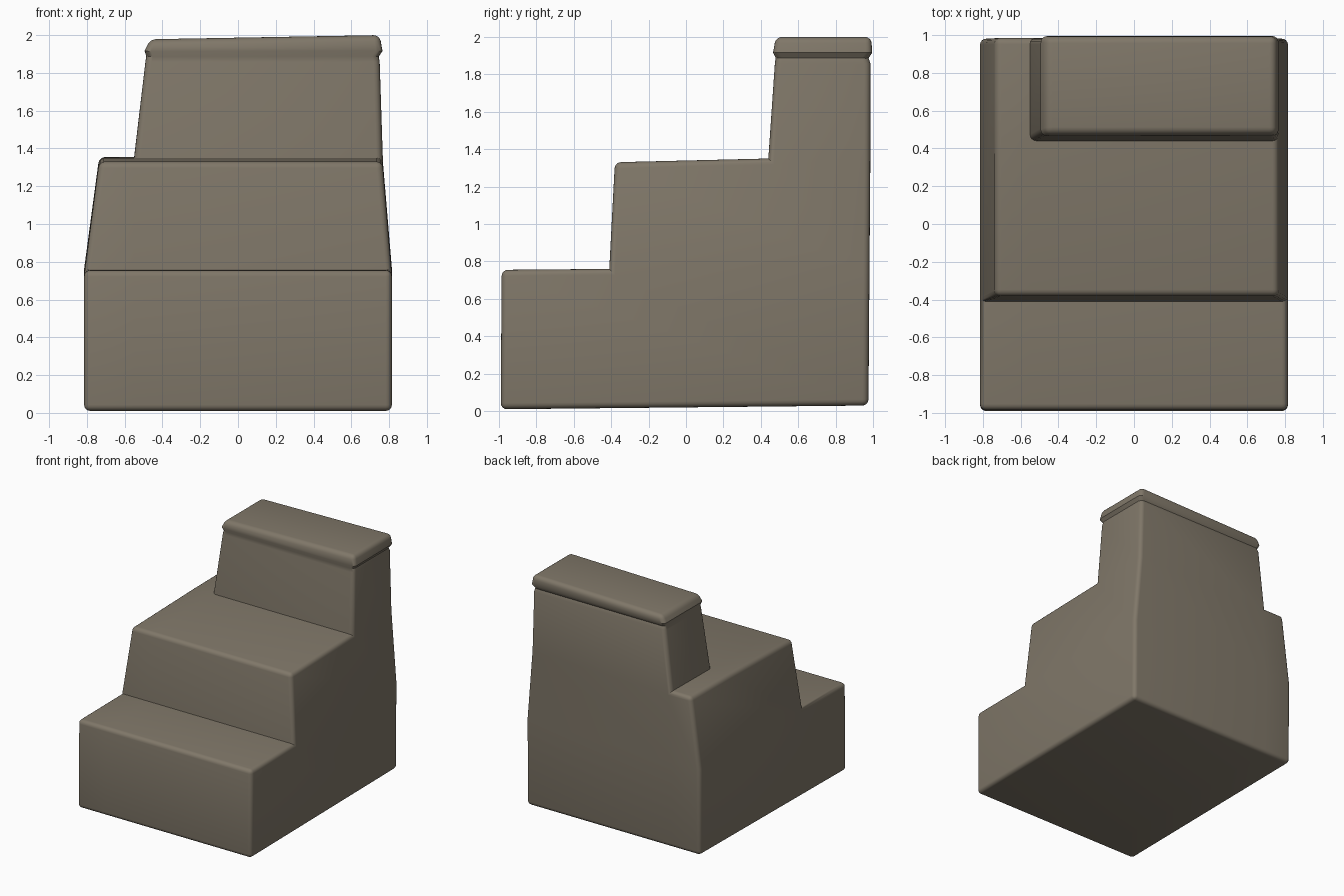
import bpy
import bmesh
from math import radians
from mathutils import Vector

cube = bpy.data.objects.get("Cube")
if cube:
    bpy.data.objects.remove(cube, do_unlink=True)

# Single stone colour
stone = bpy.data.materials.new("warm grey stone")
stone.use_nodes = True
colour = (0.215, 0.185, 0.14, 1)
stone.diffuse_color = colour
bsdf = stone.node_tree.nodes["Principled BSDF"]
bsdf.inputs["Base Color"].default_value = colour
bsdf.inputs["Roughness"].default_value = 0.8

# Lower two steps: side profile (y, z) extruded across the width
profile = [(-0.99, 0.01), (0.975, 0.03), (0.985, 1.355), (0.44, 1.35),
           (-0.38, 1.33), (-0.41, 0.76), (-0.985, 0.755)]
bm = bmesh.new()
side = bm.faces.new([bm.verts.new((-0.815, y, z)) for y, z in profile])
grown = bmesh.ops.extrude_face_region(bm, geom=[side], use_keep_orig=True)["geom"]
for v in grown:
    if isinstance(v, bmesh.types.BMVert):
        v.co.x = 0.815
bmesh.ops.recalc_face_normals(bm, faces=bm.faces)


def cut(point, normal):
    bmesh.ops.bisect_plane(bm, geom=bm.verts[:] + bm.edges[:] + bm.faces[:],
                           plane_co=point, plane_no=normal, dist=0.008)


cut((0, 0, 0.76), (0, 0, 1))
cut((-0.55, 0, 0), (1, 0, 0))

# Sides lean inwards above the first step
for v in bm.verts:
    if abs(v.co.x) > 0.7 and v.co.z > 1:
        v.co.x = -0.735 if v.co.x < 0 else 0.765

# Top block: raised from the back of the second step, with a soft lip
top = next(f for f in bm.faces if f.normal.z > 0.9
           and f.calc_center_median().y > 0.6 and f.calc_center_median().x > -0.3)
levels = [(-0.49, 0.75, 0.475, 0.985, 1.86),
          (-0.485, 0.745, 0.48, 0.975, 1.885),
          (-0.495, 0.765, 0.465, 0.995, 1.915),
          (-0.465, 0.75, 0.48, 0.99, 1.99)]
for i, (x0, x1, y0, y1, z) in enumerate(levels):
    top = bmesh.ops.extrude_discrete_faces(bm, faces=[top])["faces"][0]
    for v in top.verts:
        right, back = v.co.x > 0.1, v.co.y > 0.73
        tilt = (0.01 if right else -0.012) if i == len(levels) - 1 else 0
        v.co = Vector((x1 if right else x0, y1 if back else y0, z + tilt))

# Worn edges: round only the outward corners
bm.normal_update()
rim = [e for e in bm.edges if e.is_manifold and e.is_convex
       and e.calc_face_angle(0) > radians(45)]
bmesh.ops.bevel(bm, geom=rim, offset=0.033, segments=4, profile=0.5,
                affect="EDGES", clamp_overlap=False)
bmesh.ops.recalc_face_normals(bm, faces=bm.faces)

mesh = bpy.data.meshes.new("stepped_block")
bm.to_mesh(mesh)
bm.free()
mesh.materials.append(stone)
block = bpy.data.objects.new("stepped_block", mesh)
bpy.context.collection.objects.link(block)
bpy.ops.object.select_all(action="DESELECT")
block.select_set(True)
bpy.context.view_layer.objects.active = block
bpy.ops.object.shade_smooth_by_angle(angle=radians(40))
